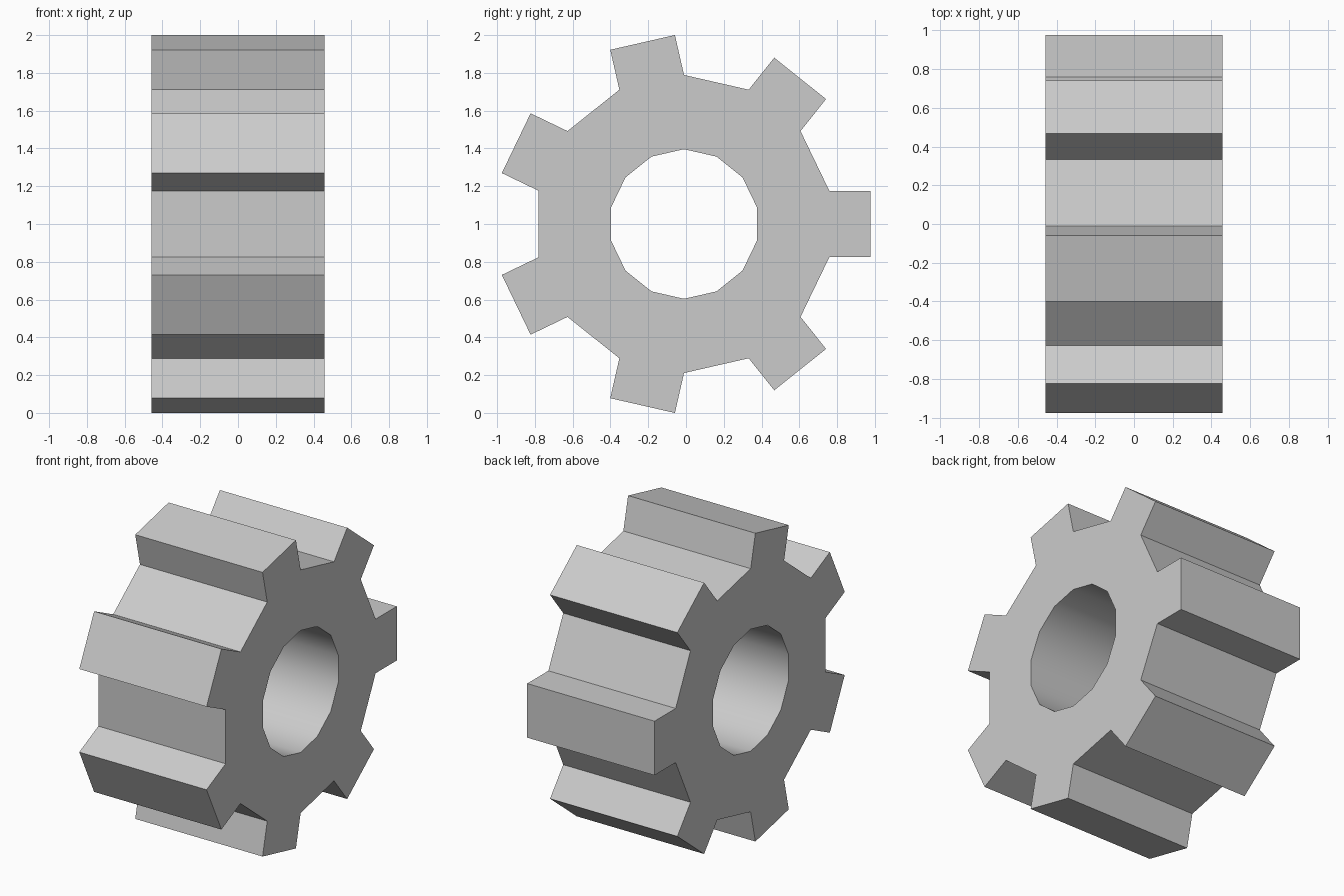
import bpy, bmesh
from math import pi, sin, cos
from mathutils import Vector

if "Cube" in bpy.data.objects:
    bpy.data.objects.remove(bpy.data.objects["Cube"])

TEETH = 7
SIDES = TEETH * 2
HOLE_R, ROOT_R, TIP = 0.396, 0.789, 0.986   # TIP = distance of the flat tooth end
HALF_WIDTH = 0.457
CENTRE_Y, CENTRE_Z = -0.0105, 1.0
STEP = 2 * pi / SIDES


def radial(angle):
    return Vector((0, cos(angle), sin(angle)))


bm = bmesh.new()
origin = Vector((-HALF_WIDTH, CENTRE_Y, CENTRE_Z))
angles = [(i - 0.5) * STEP for i in range(SIDES)]
hole = [bm.verts.new(origin + radial(a) * HOLE_R) for a in angles]
root = [bm.verts.new(origin + radial(a) * ROOT_R) for a in angles]

# Flat gear outline: ring body, with a straight-sided tooth on every second side
tooth_height = TIP - ROOT_R * cos(STEP / 2)
for i in range(SIDES):
    j = (i + 1) % SIDES
    bm.faces.new((hole[i], root[i], root[j], hole[j]))
    if i % 2 == 0:
        push = radial(i * STEP) * tooth_height
        tip_a = bm.verts.new(root[i].co + push)
        tip_b = bm.verts.new(root[j].co + push)
        bm.faces.new((root[i], tip_a, tip_b, root[j]))

# Thickness along x
extruded = bmesh.ops.extrude_face_region(bm, geom=bm.faces[:], use_keep_orig=True)
moved = [g for g in extruded["geom"] if isinstance(g, bmesh.types.BMVert)]
bmesh.ops.translate(bm, verts=moved, vec=(2 * HALF_WIDTH, 0, 0))
bmesh.ops.recalc_face_normals(bm, faces=bm.faces[:])

# Smooth bore with crisp rims, flat everywhere else
for f in bm.faces:
    f.smooth = all(Vector((v.co.y - CENTRE_Y, v.co.z - CENTRE_Z)).length < HOLE_R + 0.01
                   for v in f.verts)
for e in bm.edges:
    e.smooth = all(f.smooth for f in e.link_faces)

mesh = bpy.data.meshes.new("gear")
bm.to_mesh(mesh)
bm.free()
gear = bpy.data.objects.new("gear", mesh)
bpy.context.collection.objects.link(gear)
